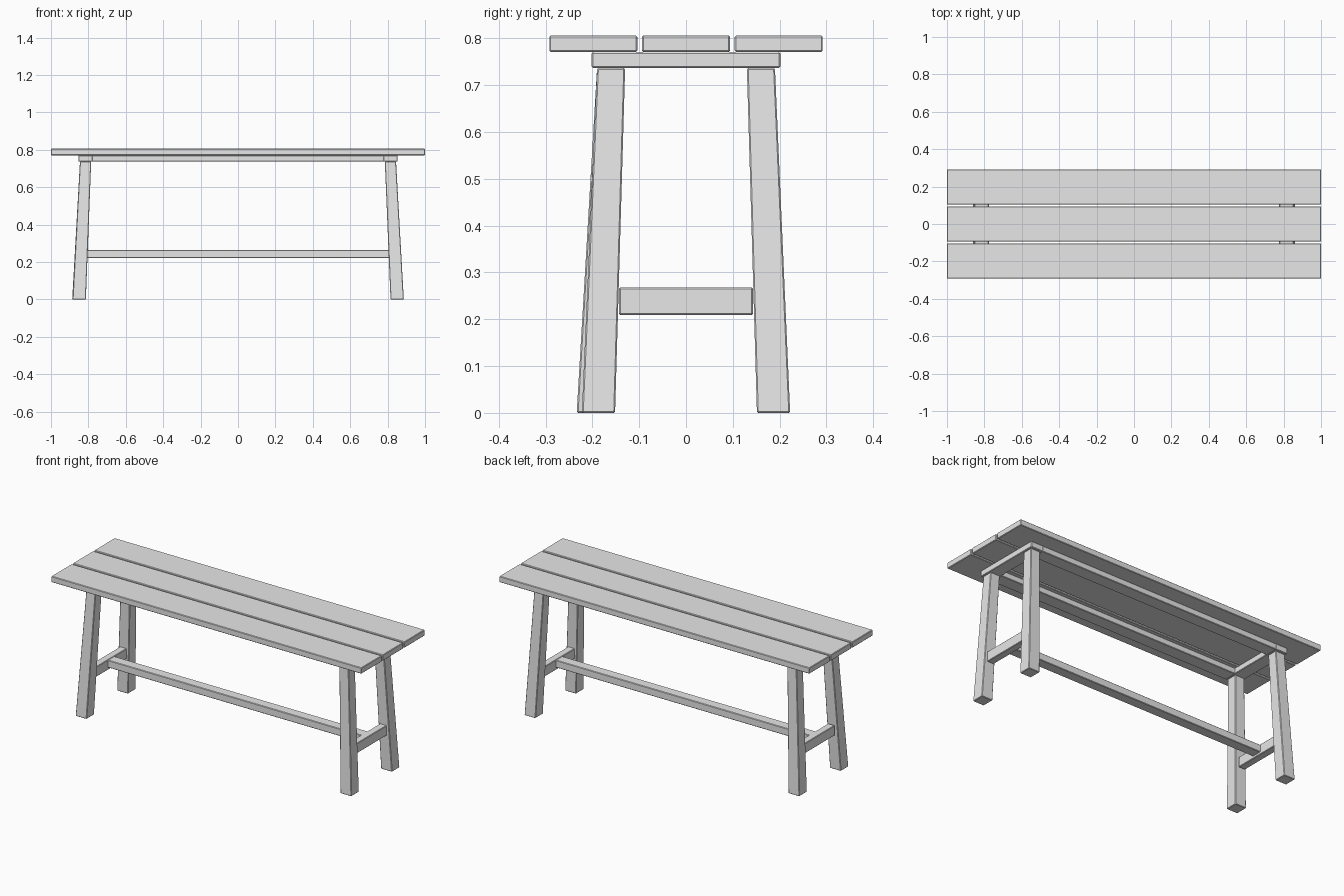
import bpy
import bmesh
from mathutils import Vector

cube = bpy.data.objects.get("Cube")
if cube:
    bpy.data.objects.remove(cube, do_unlink=True)

# Single plain material
grey = bpy.data.materials.new("plain grey")
grey.use_nodes = True
grey.diffuse_color = (0.8, 0.8, 0.8, 1)
grey.node_tree.nodes["Principled BSDF"].inputs["Base Color"].default_value = (0.8, 0.8, 0.8, 1)


def beam(name, low, high, low_size, high_size):
    """Vertical-ended beam: a box whose bottom and top rectangles may differ."""
    bm = bmesh.new()
    bmesh.ops.create_cube(bm, size=1)
    for v in bm.verts:
        centre, size = (high, high_size) if v.co.z > 0 else (low, low_size)
        v.co = Vector((centre[0] + v.co.x * size[0],
                       centre[1] + v.co.y * size[1], centre[2]))
    mesh = bpy.data.meshes.new(name)
    bm.to_mesh(mesh)
    bm.free()
    mesh.materials.append(grey)
    obj = bpy.data.objects.new(name, mesh)
    bpy.context.collection.objects.link(obj)
    bevel = obj.modifiers.new("eased edges", 'BEVEL')
    bevel.width = 0.003
    bevel.segments = 1
    return obj


def board(name, x, y, z0, z1, width, depth):
    return beam(name, (x, y, z0), (x, y, z1), (width, depth), (width, depth))


# Seat planks
for label, y in (("front", -0.198), ("middle", 0), ("back", 0.198)):
    board(label + "_seat_plank", 0, y, 0.771, 0.806, 2.0, 0.188)

# Frame under the seat
for label, s in (("front", -1), ("back", 1)):
    board(label + "_seat_rail", 0, s * 0.163, 0.737, 0.771, 1.56, 0.077)
for label, s in (("right", -1), ("left", 1)):
    board(label + "_seat_bearer", s * 0.815, 0, 0.737, 0.771, 0.077, 0.403)

    # Low cross stretcher between the legs of this end
    board(label + "_cross_stretcher", s * 0.838, 0, 0.209, 0.268, 0.043, 0.286)

    # Splayed, tapered legs; one foot stands a little out of line
    for place, t in (("front", -1), ("back", 1)):
        foot = (s * 0.851, t * 0.187, 0)
        if s < 0 and t < 0:
            foot = (-0.849, -0.198, 0)
        beam(f"{place}_{label}_leg", foot, (s * 0.815, t * 0.16, 0.737),
             (0.071, 0.071), (0.06, 0.06))

# Long stretcher
board("long_stretcher", 0, 0, 0.222, 0.265, 1.64, 0.06)
